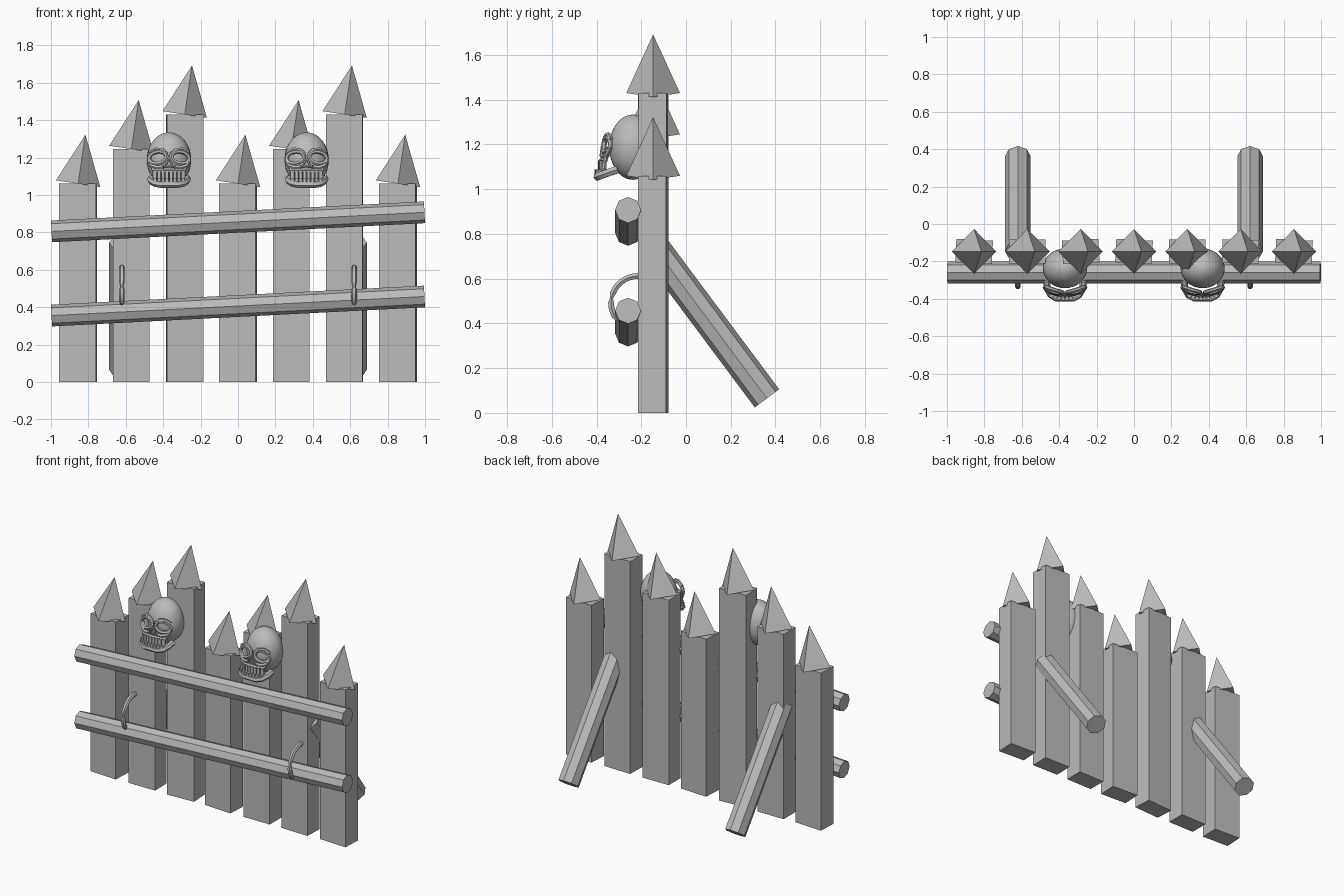
import bpy, math
from mathutils import Vector, Matrix

if "Cube" in bpy.data.objects:
    bpy.data.objects.remove(bpy.data.objects["Cube"])

grey = bpy.data.materials.new("plain_grey")
grey.diffuse_color = (0.5, 0.5, 0.5, 1)
grey.use_nodes = True
grey.node_tree.nodes["Principled BSDF"].inputs["Base Color"].default_value = grey.diffuse_color


def finish(name, smooth=False):
    ob = bpy.context.object
    ob.name = name
    ob.data.materials.clear()
    ob.data.materials.append(grey)
    if smooth:
        bpy.ops.object.shade_smooth_by_angle(angle=math.radians(40))
    return ob


def box(name, loc, size, yaw=0.0):
    bpy.ops.mesh.primitive_cube_add(size=1, location=loc, rotation=(0, 0, yaw))
    bpy.context.object.scale = size
    return finish(name)


def beam(name, a, b, radius):
    """Eight-sided log between two points."""
    a, b = Vector(a), Vector(b)
    bpy.ops.mesh.primitive_cylinder_add(vertices=8, radius=radius, depth=(b - a).length,
                                        location=(a + b) / 2)
    ob = finish(name)
    ob.rotation_euler = (b - a).to_track_quat('Z', 'Y').to_euler()
    return ob


def tube(name, points, radius, radii=None, cyclic=False):
    """Round bar that follows a path."""
    cu = bpy.data.curves.new(name, 'CURVE')
    cu.dimensions = '3D'
    cu.bevel_depth = radius
    cu.bevel_resolution = 1
    cu.use_fill_caps = True
    sp = cu.splines.new('POLY')
    sp.points.add(len(points) - 1)
    sp.use_cyclic_u = cyclic
    for i, p in enumerate(points):
        sp.points[i].co = (*p, 1)
        sp.points[i].radius = radii[i] if radii else 1
    ob = bpy.data.objects.new(name, cu)
    bpy.context.collection.objects.link(ob)
    bpy.ops.object.select_all(action='DESELECT')
    bpy.context.view_layer.objects.active = ob
    ob.select_set(True)
    bpy.ops.object.convert(target='MESH')
    return finish(name, True)


# Stakes with leaning four-sided points
POST_Y = -0.147
LEAN = math.radians(8.5)
heights = [1.06, 1.245, 1.43, 1.06, 1.245, 1.43, 1.06]
yaws = [-3, 0, 3, -3, 0, -1.5, -3]
for i, (h, yaw) in enumerate(zip(heights, yaws)):
    x = (i - 3) * 0.285
    box(f"stake_{i + 1}", (x, POST_Y, h / 2), (0.196, 0.126, h), math.radians(yaw))
    tip = 0.265
    axis = Matrix.Rotation(LEAN, 3, 'Y') @ Vector((0, 0, tip / 2))
    bpy.ops.mesh.primitive_cone_add(vertices=4, radius1=0.12, radius2=0, depth=tip,
                                    location=Vector((x, POST_Y, h)) + axis,
                                    rotation=(0, LEAN, 0))
    finish(f"stake_point_{i + 1}")

# Sloping front rails
for name, z in (("upper_rail", 0.856), ("lower_rail", 0.406)):
    beam(name, (-0.997, -0.259, z - 0.051), (0.997, -0.259, z + 0.051), 0.058)

# Rear braces and front hooks
for side, label in ((-1, "left"), (1, "right")):
    x = side * 0.621
    beam(label + "_brace", (x, 0.362, 0.065), (x, 0.362 - 0.597 * 0.85, 0.065 + 0.80 * 0.85), 0.068)
    pts, radii = [], []
    for k in range(15):
        t = k / 14
        a = math.radians(80 + 140 * t)
        pts.append((x, -0.215 + 0.12 * math.cos(a), 0.492 + 0.12 * math.sin(a)))
        radii.append(0.55 if k in (9, 14) else 1.0)
    tube(label + "_hook", pts, 0.015, radii)


def face_y(x, z):
    """Depth of the curved face at a local x and height."""
    return -0.367 + 2.6 * x * x + 0.16 * (z - 1.2)


def skull(label, cx):
    def on_face(pts, lift=0.0):
        return [(cx + x, face_y(x, z) - lift, z) for x, z in pts]

    # Cranium
    bpy.ops.mesh.primitive_uv_sphere_add(segments=32, ring_count=20, radius=1,
                                         location=(cx, -0.237, 1.188))
    bpy.context.object.scale = (0.118, 0.106, 0.146)
    finish(label + "_cranium", True)

    for s, side in ((-1, "left"), (1, "right")):
        # Eye socket rim
        rim = []
        for k in range(14):
            a = 2 * math.pi * k / 14
            px, pz = 0.047 * math.cos(a), 0.033 * math.sin(a)
            rim.append((s * (0.06 + px), 1.2 + pz - 0.12 * px))
        tube(f"{label}_{side}_eye_rim", on_face(rim), 0.012, cyclic=True)
        # Brow
        brow = [(s * x, z) for x, z in ((0.012, 1.218), (0.035, 1.24), (0.07, 1.245), (0.105, 1.225))]
        tube(f"{label}_{side}_brow", on_face(brow), 0.01)
        # Cheekbone
        cheek = [(s * x, z) for x, z in ((0.03, 1.15), (0.06, 1.145), (0.092, 1.155), (0.108, 1.185))]
        tube(f"{label}_{side}_cheekbone", on_face(cheek), 0.013)
        # Cheek strut down to the jaw
        strut = [(s * x, z) for x, z in ((0.088, 1.15), (0.078, 1.12), (0.08, 1.09))]
        tube(f"{label}_{side}_cheek_strut", on_face(strut), 0.01)

    # Nose rim
    nose = [(0, 1.19), (0.012, 1.17), (0.022, 1.148), (0, 1.153), (-0.022, 1.148), (-0.012, 1.17)]
    tube(label + "_nose_rim", on_face(nose, 0.006), 0.007, cyclic=True)

    # Upper gum and both rows of teeth
    gum = [(0.085 * (k / 5 - 1), 1.13) for k in range(11)]
    tube(label + "_upper_gum", on_face(gum), 0.011)
    for k in range(8):
        x = (k - 3.5) * 0.0205
        yaw = math.atan(5.2 * x)
        box(f"{label}_upper_tooth_{k + 1}", (cx + x, face_y(x, 1.105), 1.105), (0.017, 0.02, 0.046), yaw)
        box(f"{label}_lower_tooth_{k + 1}", (cx + x, face_y(x, 1.075) - 0.012, 1.077),
            (0.017, 0.018, 0.022), yaw)

    # Jaw, a bent bar that drops towards the chin
    half = [(0.098, -0.305, 1.088), (0.095, -0.345, 1.075), (0.075, -0.38, 1.062), (0.045, -0.396, 1.056)]
    path = [(cx - x, y, z) for x, y, z in half] + [(cx + x, y, z) for x, y, z in reversed(half)]
    tube(label + "_jaw", path, 0.019)


skull("left_skull", -0.369)
skull("right_skull", 0.367)
